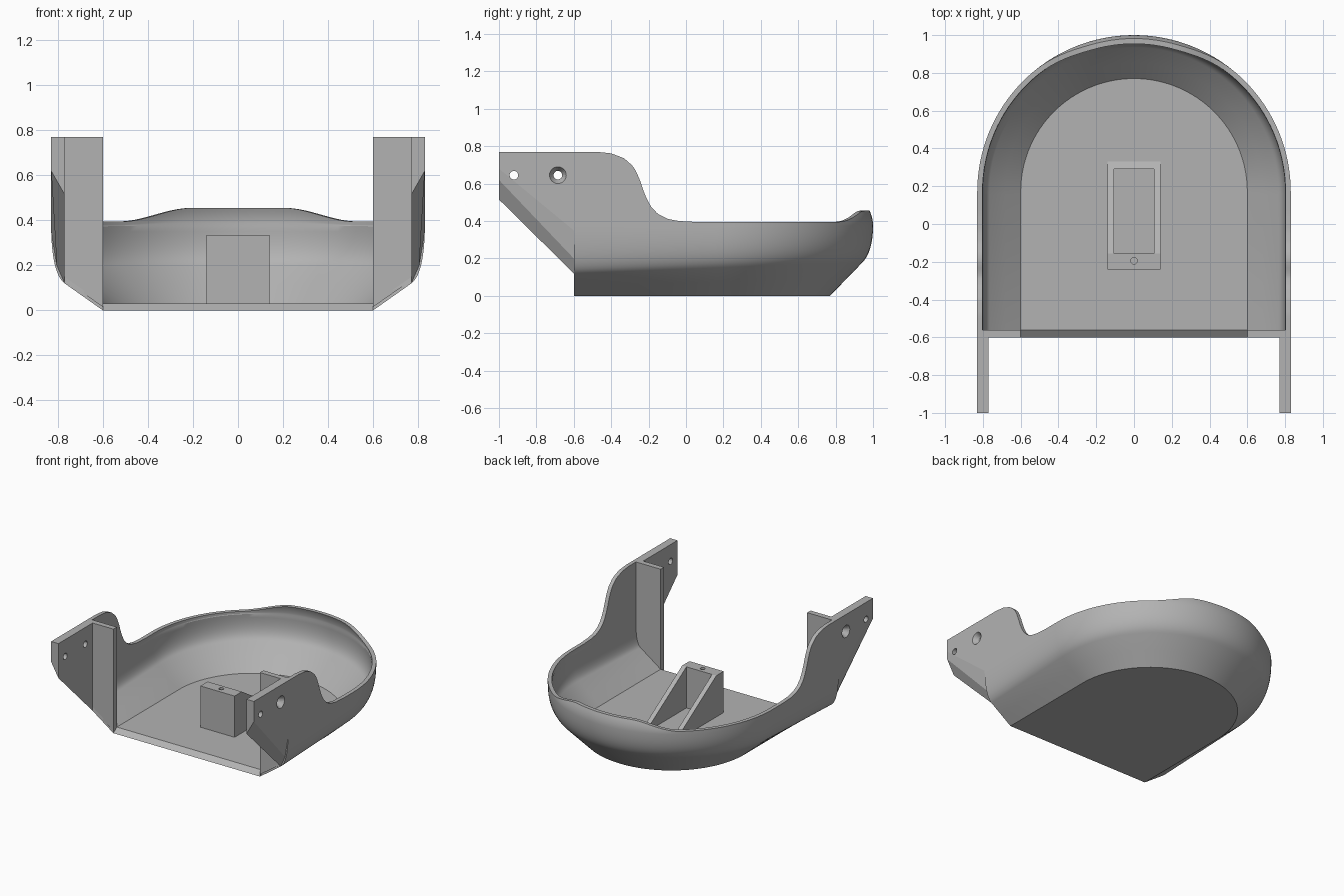
import bpy, bmesh, math
from mathutils import Vector

if "Cube" in bpy.data.objects:
    bpy.data.objects.remove(bpy.data.objects["Cube"])

gray = bpy.data.materials.new("plain gray")
gray.use_nodes = True
gray.diffuse_color = (0.45, 0.45, 0.45, 1)
gray.node_tree.nodes["Principled BSDF"].inputs["Base Color"].default_value = gray.diffuse_color

FRONT, BULK, ARC_Y, TOP = -0.6, -0.56, 0.17, 0.77


def finish(name, bm):
    bmesh.ops.recalc_face_normals(bm, faces=bm.faces)
    me = bpy.data.meshes.new(name)
    bm.to_mesh(me)
    bm.free()
    me.materials.append(gray)
    ob = bpy.data.objects.new(name, me)
    bpy.context.scene.collection.objects.link(ob)
    return ob


def loft(name, a, b):
    """Solid between two matching polygons."""
    bm = bmesh.new()
    va, vb = [bm.verts.new(p) for p in a], [bm.verts.new(p) for p in b]
    n = len(a)
    bm.faces.new(va)
    bm.faces.new(vb[::-1])
    for i in range(n):
        j = (i + 1) % n
        bm.faces.new((va[i], vb[i], vb[j], va[j]))
    return finish(name, bm)


def activate(ob):
    bpy.ops.object.select_all(action='DESELECT')
    ob.select_set(True)
    bpy.context.view_layer.objects.active = ob


def cut(ob, cutter):
    cutter.hide_render = True
    mod = ob.modifiers.new("cut", 'BOOLEAN')
    mod.operation, mod.solver, mod.object = 'DIFFERENCE', 'EXACT', cutter
    activate(ob)
    bpy.ops.object.modifier_apply(modifier=mod.name)
    bpy.data.objects.remove(cutter)


def circle(center, radius, axis, n=24):
    pts = []
    for i in range(n):
        c, s = (radius * f(math.tau * i / n) for f in (math.cos, math.sin))
        pts.append(Vector(center) + Vector((0, c, s) if axis == 'X' else (c, s, 0)))
    return pts


def smoothstep(lo, hi, v):
    t = min(1, max(0, (v - lo) / (hi - lo)))
    return t * t * (3 - 2 * t)


# Wall section: straight flare, then a curve up to vertical, then up to the rim
def wall(y, rim, bump):
    t = min(1, max(0, (y - FRONT) / 1.4))
    foot = Vector((0.6, 0))
    knee = Vector((0.77, 0.12)).lerp(Vector((0.77, 0.175)), t)
    ctrl = Vector((0.825, 0.16)).lerp(Vector((0.83, 0.235)), t)
    end = Vector((0.83, 0.35)).lerp(Vector((0.83, 0.375)), t)
    pts = [foot, foot.lerp(knee, 0.5)]
    for i in range(11):
        u = i / 10
        pts.append(knee.lerp(ctrl, u).lerp(ctrl.lerp(end, u), u))
    n = len(pts) - 1
    inner = [p + Vector((-0.03 * i / n, 0.03 * (1 - i / n))) for i, p in enumerate(pts)]
    for k in range(1, 7):
        z = end.y + (rim - end.y) * k / 6
        r = 0.83 - 0.018 * bump * (k / 6) ** 2
        pts.append(Vector((r, z)))
        inner.append(Vector((r - 0.028, z)))
    return pts, inner


def rim_height(x, y):
    if y > ARC_Y:
        bump = 1 - smoothstep(0.22, 0.53, abs(x))
        return 0.395 + 0.06 * bump, bump
    # S-shaped drop from the cheeks to the low rim
    keys = [(-0.48, TOP), (-0.4, 0.762), (-0.33, 0.735), (-0.28, 0.69), (-0.25, 0.63), (-0.22, 0.54),
            (-0.19, 0.48), (-0.15, 0.437), (-0.1, 0.412), (-0.04, 0.4), (0.05, 0.395)]
    if y <= keys[0][0]:
        return TOP, 0
    for (a, za), (b, zb) in zip(keys, keys[1:]):
        if y <= b:
            return za + (zb - za) * (y - a) / (b - a), 0
    return keys[-1][1], 0


# Shell: sections carried round the U-shaped plan, with floor top and bottom
straight = [FRONT] + [-0.54 + 0.71 * i / 48 for i in range(49)]
stations = [(y, 0.0) for y in straight]
stations += [(ARC_Y, math.pi * i / 64) for i in range(1, 64)]
stations += [(y, math.pi) for y in reversed(straight)]
bm = bmesh.new()
outs, ins = [], []
for cy, ang in stations:
    nx, ny = math.cos(ang), math.sin(ang)
    x, y = nx * 0.83, cy + ny * 0.83
    o, n = wall(y, *rim_height(x, y))
    outs.append([bm.verts.new((nx * p.x, cy + ny * p.x, p.y)) for p in o])
    ins.append([bm.verts.new((nx * p.x, cy + ny * p.x, p.y)) for p in n])
for i in (0, -1):
    ins[i][0].co.y = BULK
rings = [o + n[::-1] for o, n in zip(outs, ins)]
for a, b in zip(rings, rings[1:]):
    for j in range(len(a) - 1):
        bm.faces.new((a[j], b[j], b[j + 1], a[j + 1]))
bm.faces.new(rings[0])
bm.faces.new(rings[-1])
bm.faces.new([r[0] for r in rings])
bm.faces.new([r[-1] for r in rings])
bm.faces.new((outs[0][0], outs[-1][0], ins[-1][0], ins[0][0]))
shell = finish("shell", bm)
activate(shell)
bpy.ops.object.shade_smooth_by_angle(angle=math.radians(28))

# Front flanges and cheek plates on both sides
o, n = wall(FRONT, TOP, 0)
mid = [(a + b) / 2 for a, b in zip(o, n)]
flange = [(0.6, 0.003)] + [tuple(p) for p in mid] + [(0.6, TOP)]
root = [(0.77, 0.12), (0.805, 0.2), (0.83, 0.35), (0.83, TOP), (0.77, TOP)]
tip = [(0.77, 0.515), (0.83, 0.62), (0.83, 0.68), (0.83, TOP), (0.77, TOP)]
for s, side in ((1, "left"), (-1, "right")):
    loft(side + "_flange", [(s * x, FRONT, z) for x, z in flange],
         [(s * x, BULK, z) for x, z in flange])
    cheek = loft(side + "_cheek", [(s * x, FRONT, z) for x, z in root],
                 [(s * x, -1, z) for x, z in tip])
    for y in (-0.92, -0.685):
        cut(cheek, loft("hole_cutter", circle((s * 0.7, y, 0.645), 0.023, 'X'),
                        circle((s * 0.9, y, 0.645), 0.023, 'X')))
    # countersink on the outside of the inner hole
    cut(cheek, loft("sink_cutter", circle((s * 0.795, -0.685, 0.645), 0.023, 'X'),
                    circle((s * 0.835, -0.685, 0.645), 0.048, 'X')))

# Centre bracket: block with two sloping ribs
side_shape = [(-0.24, 0.02), (-0.24, 0.335), (-0.155, 0.335), (0.33, 0.03), (0.33, 0.02)]
bracket = loft("centre_bracket", [(-0.14, y, z) for y, z in side_shape],
               [(0.14, y, z) for y, z in side_shape])
pocket = [(-0.105, -0.155), (0.105, -0.155), (0.105, 0.29), (-0.105, 0.29)]
cut(bracket, loft("pocket_cutter", [(x, y, 0.031) for x, y in pocket],
                  [(x, y, 0.5) for x, y in pocket]))
cut(bracket, loft("screw_cutter", circle((0, -0.195, 0.2), 0.017, 'Z'),
                  circle((0, -0.195, 0.5), 0.017, 'Z')))
